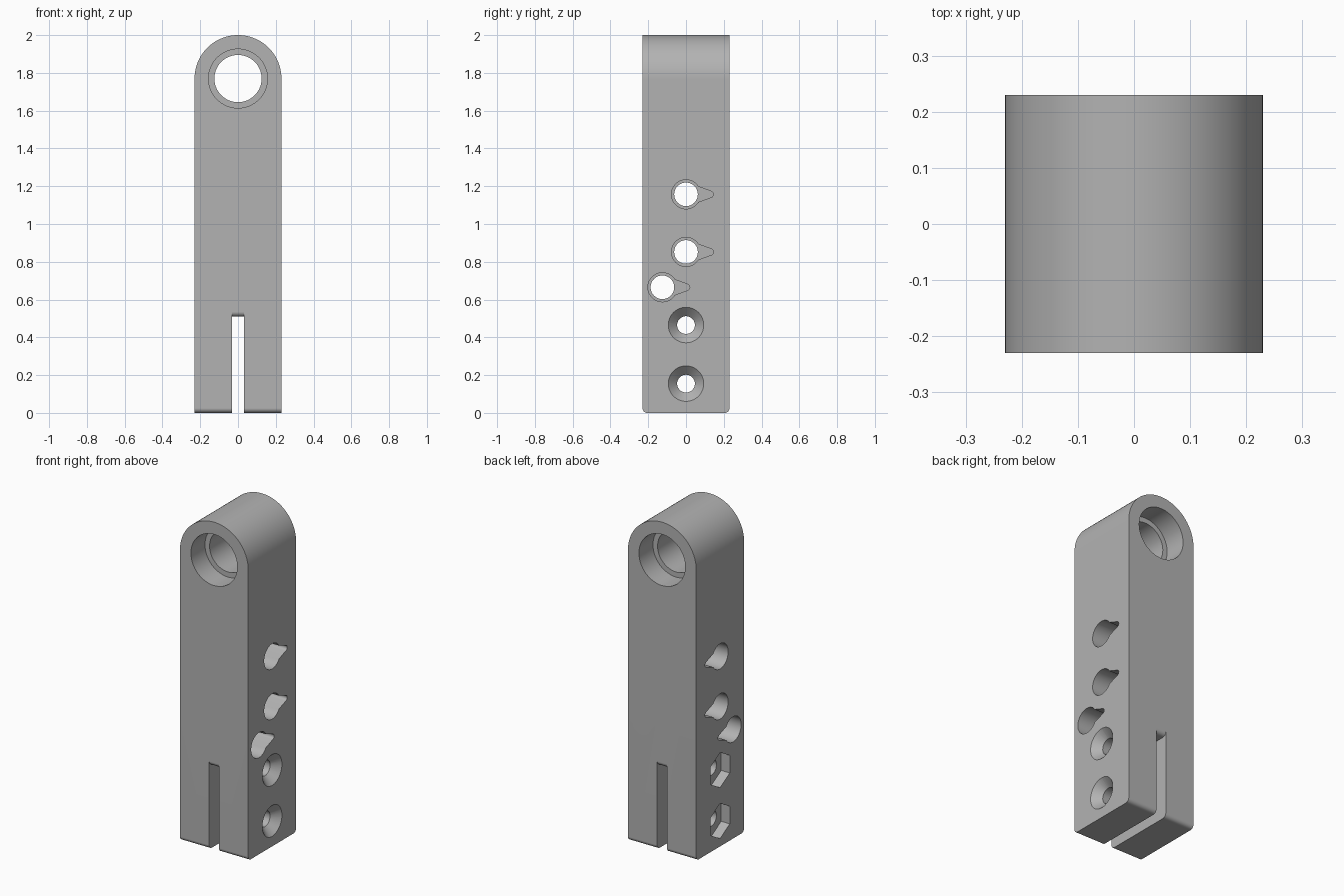
import bpy
import bmesh
from math import sin, cos, pi, radians, atan2

cube = bpy.data.objects.get("Cube")
if cube:
    bpy.data.objects.remove(cube)

HALF = 0.23          # half width and half depth of the bar
ARCH_Z = 2 - HALF    # centre of the rounded top
FILLET = 0.025

grey = bpy.data.materials.new("mid_grey")
grey.use_nodes = True
grey.diffuse_color = (0.45, 0.45, 0.45, 1)
grey.node_tree.nodes["Principled BSDF"].inputs["Base Color"].default_value = (0.45, 0.45, 0.45, 1)


def arc(cu, cv, r, a0, a1, n):
    """Points on an arc, angles in degrees."""
    steps = [radians(a0 + (a1 - a0) * i / n) for i in range(n + 1)]
    return [(cu + r * cos(a), cv + r * sin(a)) for a in steps]


def circle(cu, cv, r, n=64, turn=0):
    return arc(cu, cv, r, turn, turn + 360, n)[:-1]


def loft(name, axis, start, end, profile, end_profile=None):
    """Solid between two matching profiles; the profile plane is normal to axis."""
    bm = bmesh.new()

    def ring(d, pts):
        return [bm.verts.new((d, u, v) if axis == "x" else (u, d, v)) for u, v in pts]

    a, b = ring(start, profile), ring(end, end_profile or profile)
    bm.faces.new(a)
    bm.faces.new(b)
    for i in range(len(a)):
        j = (i + 1) % len(a)
        bm.faces.new((a[i], a[j], b[j], b[i]))
    bmesh.ops.recalc_face_normals(bm, faces=bm.faces)
    mesh = bpy.data.meshes.new(name)
    bm.to_mesh(mesh)
    bm.free()
    mesh.materials.append(grey)
    obj = bpy.data.objects.new(name, mesh)
    bpy.context.scene.collection.objects.link(obj)
    return obj


# Bar with a round top and rounded front and back bottom edges
outline = [(-HALF, 0), (HALF, 0)] + arc(0, ARCH_Z, HALF, 0, 180, 64)
body = loft("bar_body", "y", -HALF, HALF, outline)
bm = bmesh.new()
bm.from_mesh(body.data)
low = [e for e in bm.edges
       if all(v.co.z < 0.001 for v in e.verts) and abs(e.verts[0].co.y - e.verts[1].co.y) < 0.001]
bmesh.ops.bevel(bm, geom=low, offset=FILLET, segments=8, profile=0.5, affect="EDGES")
bm.to_mesh(body.data)
bm.free()

cutters = []


def cut(*args):
    cutters.append(loft("cutter", *args))


# Top bore with a wider seat at each end
cut("y", -0.3, 0.3, circle(0, ARCH_Z, 0.125))
for s in (-1, 1):
    cut("y", s * 0.3, s * 0.095, circle(0, ARCH_Z, 0.156))

# Bottom slot whose upper end is rounded over at front and back
top = 0.51
slot = ([(-0.3, -0.1), (0.3, -0.1), (0.3, top + FILLET)]
        + arc(HALF - FILLET, top + FILLET, FILLET, 0, -90, 8)
        + arc(FILLET - HALF, top + FILLET, FILLET, -90, -180, 8)
        + [(-0.3, top + FILLET)])
cut("x", -0.033, 0.033, slot)

# Teardrop pockets on both sides, joined by a narrower round hole
for y, z in ((0, 1.157), (0, 0.852), (-0.125, 0.665)):
    cut("x", -0.3, 0.3, circle(y, z, 0.0625, 48))
    start = 32
    tear = (arc(y, z, 0.077, start, 360 - start, 40)
            + arc(y + 0.128, z, 0.017, -75, 75, 10))
    for s in (-1, 1):
        cut("x", s * 0.3, s * 0.08, tear)

# Bolt holes: countersunk on the left, hexagonal nut pocket on the right
for z in (0.465, 0.155):
    cut("x", -0.3, 0.3, circle(0, z, 0.047, 48))
    cut("x", 0.18, 0.24, circle(0, z, 0.044, 48), circle(0, z, 0.104, 48))
    cut("x", -0.3, -0.172, circle(0, z, 0.107, 6, 30))

bpy.ops.object.select_all(action="DESELECT")
bpy.context.view_layer.objects.active = body
body.select_set(True)
for c in cutters:
    mod = body.modifiers.new("cut", "BOOLEAN")
    mod.operation = "DIFFERENCE"
    mod.solver = "EXACT"
    mod.object = c
    bpy.ops.object.modifier_apply(modifier=mod.name)
    bpy.data.objects.remove(c)

# Smooth curved walls, crisp edges
bpy.ops.object.shade_smooth_by_angle(angle=radians(25))
normals = body.modifiers.new("flat_face_normals", "WEIGHTED_NORMAL")
normals.keep_sharp = True
